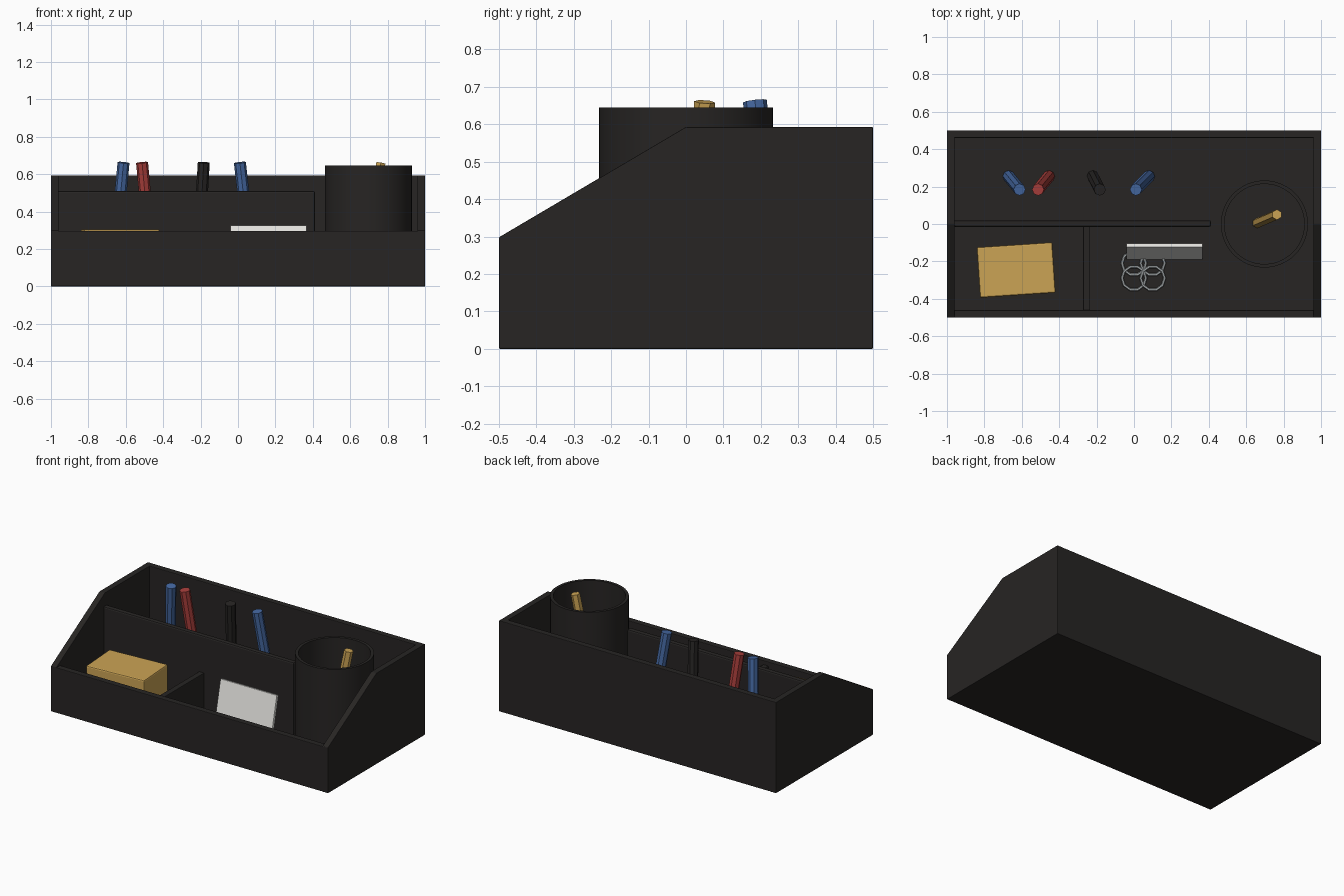
import bpy, bmesh
from math import radians, pi, sin, cos
from mathutils import Vector

if "Cube" in bpy.data.objects:
    bpy.data.objects.remove(bpy.data.objects["Cube"])


def material(name, rgb):
    m = bpy.data.materials.new(name)
    m.diffuse_color = (*rgb, 1)
    m.use_nodes = True
    m.node_tree.nodes["Principled BSDF"].inputs["Base Color"].default_value = m.diffuse_color
    return m


BLACK = material("black_plastic", (0.02, 0.018, 0.017))
BLUE = material("blue", (0.06, 0.14, 0.36))
RED = material("red", (0.40, 0.05, 0.045))
YELLOW = material("yellow", (0.60, 0.37, 0.09))
WHITE = material("paper", (0.80, 0.79, 0.76))
STEEL = material("steel", (0.42, 0.45, 0.46))


def bevel(ob, width):
    b = ob.modifiers.new("bevel", 'BEVEL')
    b.width, b.segments = width, 2


def from_bmesh(name, bm, mat):
    bmesh.ops.recalc_face_normals(bm, faces=bm.faces)
    me = bpy.data.meshes.new(name)
    bm.to_mesh(me)
    bm.free()
    ob = bpy.data.objects.new(name, me)
    bpy.context.collection.objects.link(ob)
    me.materials.append(mat)
    return ob


def box(name, lo, hi, mat, bev=0.004):
    lo, hi = Vector(lo), Vector(hi)
    bpy.ops.mesh.primitive_cube_add(size=1, location=(lo + hi) / 2)
    ob = bpy.context.object
    ob.name = name
    ob.data.transform(((hi - lo).to_4d().to_3d()).to_track_quat('Z', 'Y').to_matrix().to_4x4().Diagonal((*(hi - lo), 1)))
    ob.data.materials.append(mat)
    bevel(ob, bev)
    return ob


# side panel: sloped profile extruded across its thickness
def side_panel(name, x0, x1):
    profile = [(-0.5, 0), (0.5, 0), (0.5, 0.593), (0, 0.593), (-0.5, 0.298)]
    bm = bmesh.new()
    face = bm.faces.new([bm.verts.new((x0, y, z)) for y, z in profile])
    ext = bmesh.ops.extrude_face_region(bm, geom=[face])
    bmesh.ops.translate(bm, vec=(x1 - x0, 0, 0),
                        verts=[v for v in ext["geom"] if isinstance(v, bmesh.types.BMVert)])
    ob = from_bmesh(name, bm, BLACK)
    bevel(ob, 0.003)


# many-sided stick between two points
def stick(name, bottom, top, radius, sides, mat):
    a, b = Vector(bottom), Vector(top)
    bpy.ops.mesh.primitive_cylinder_add(vertices=sides, radius=radius,
                                        depth=(b - a).length, location=(a + b) / 2)
    ob = bpy.context.object
    ob.name = name
    ob.rotation_mode = 'QUATERNION'
    ob.rotation_quaternion = Vector((0, 0, 1)).rotation_difference(b - a)
    ob.data.materials.append(mat)


# tray shell
side_panel("left_panel", -1, -0.96)
side_panel("right_panel", 0.96, 1)
box("tray_floor", (-0.99, -0.49, 0), (0.99, 0.49, 0.04), BLACK)
box("front_wall", (-0.998, -0.5, 0), (0.998, -0.46, 0.296), BLACK)
box("back_wall", (-0.998, 0.46, 0), (0.998, 0.5, 0.593), BLACK)

# dividers
box("long_divider", (-0.965, -0.015, 0.03), (0.412, 0.02, 0.51), BLACK, 0.01)
box("short_divider", (-0.272, -0.465, 0.03), (-0.235, -0.01, 0.27), BLACK)

# pen cup: lathed wall profile
bm = bmesh.new()
pts = [(0, 0), (0.233, 0), (0.233, 0.645), (0.214, 0.645), (0.214, 0.045), (0, 0.045)]
vs = [bm.verts.new((r, 0, z)) for r, z in pts]
es = [bm.edges.new(p) for p in zip(vs, vs[1:])]
bmesh.ops.spin(bm, geom=vs + es, cent=(0, 0, 0), axis=(0, 0, 1), angle=2 * pi,
               steps=48, use_duplicate=False)
bmesh.ops.remove_doubles(bm, verts=bm.verts, dist=1e-4)
cup = from_bmesh("pen_cup", bm, BLACK)
cup.location = (0.697, 0, 0)
bpy.ops.object.select_all(action='DESELECT')
cup.select_set(True)
bpy.context.view_layer.objects.active = cup
bpy.ops.object.shade_smooth_by_angle(angle=radians(30))

# pens in the rear slot and a pencil in the cup
pens = [(-0.67, -0.612, BLUE), (-0.455, -0.513, RED), (-0.22, -0.183, BLACK), (0.08, 0.01, BLUE)]
for i, (xb, xt, mat) in enumerate(pens):
    stick(f"pen_{i + 1}", (xb, 0.255, 0.045), (xt, 0.184, 0.662), 0.032, 8, mat)
stick("pencil", (0.66, 0.005, 0.05), (0.764, 0.05, 0.66), 0.028, 6, YELLOW)

# note block and leaning card
notes = box("note_block", (-0.832, -0.381, 0.04), (-0.428, -0.111, 0.305), YELLOW, 0.008)
notes.rotation_euler.z = radians(3.8)
card = box("card_stack", (-0.04, -0.157, 0.038), (0.367, -0.137, 0.328), WHITE, 0.002)
card.rotation_euler.x = radians(-13)

# loose rings
for i, (x, y) in enumerate([(0, -0.21), (0.1, -0.21), (0, -0.29), (0.1, -0.29)]):
    bpy.ops.mesh.primitive_torus_add(location=(x, y, 0.05 + 0.004 * i), major_radius=0.064,
                                     minor_radius=0.008, major_segments=10, minor_segments=6)
    bpy.context.object.name = f"ring_{i + 1}"
    bpy.context.object.data.materials.append(STEEL)
